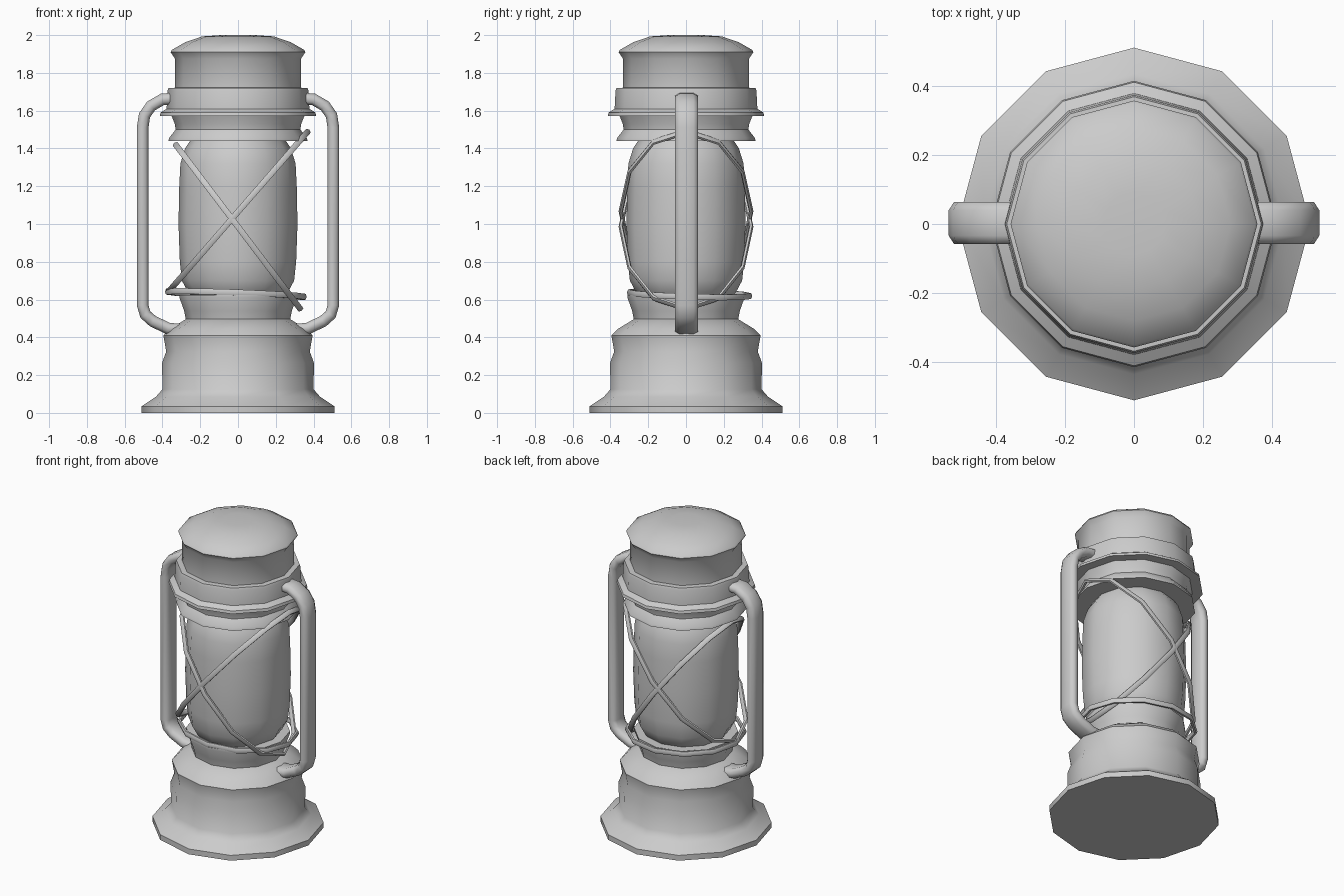
import bpy, bmesh
from math import sin, cos, pi, radians, atan2, hypot
from mathutils import Vector, Matrix

if "Cube" in bpy.data.objects:
    bpy.data.objects.remove(bpy.data.objects["Cube"])


def finish(name, bm, angle=42):
    bmesh.ops.recalc_face_normals(bm, faces=bm.faces[:])
    me = bpy.data.meshes.new(name)
    bm.to_mesh(me)
    bm.free()
    ob = bpy.data.objects.new(name, me)
    bpy.context.collection.objects.link(ob)
    bpy.ops.object.select_all(action='DESELECT')
    ob.select_set(True)
    bpy.context.view_layer.objects.active = ob
    bpy.ops.object.shade_smooth_by_angle(angle=radians(angle))
    return ob


def bridge(bm, loops, closed=False):
    """Quads between consecutive vertex loops, capped when not closed."""
    n = len(loops[0])
    pairs = list(zip(loops, loops[1:] + loops[:1]))
    for a, b in pairs if closed else pairs[:-1]:
        for i in range(n):
            j = (i + 1) % n
            bm.faces.new((a[i], a[j], b[j], b[i]))
    if not closed:
        bm.faces.new(loops[0])
        bm.faces.new(loops[-1])


def lathe(name, profile, sides=12):
    bm = bmesh.new()
    loops = [[bm.verts.new((r * cos(2 * pi * i / sides), r * sin(2 * pi * i / sides), z))
              for i in range(sides)] for r, z in profile]
    bridge(bm, loops)
    return finish(name, bm)


def wire_ring(name, left, right, half_depth, sides=12):
    """Oval wire seen edge-on from the front, running from left to right (x, z)."""
    dx, dz = right[0] - left[0], right[1] - left[1]
    half = hypot(dx, dz) / 2
    bm = bmesh.new()
    loops = []
    for i in range(sides):
        a = 2 * pi * i / sides
        loops.append([bm.verts.new(((half + 0.012 * cos(t)) * cos(a),
                                    (half_depth + 0.012 * cos(t)) * sin(a),
                                    0.018 * sin(t)))
                      for t in (2 * pi * k / 6 for k in range(6))])
    bridge(bm, loops, closed=True)
    centre = Vector(((left[0] + right[0]) / 2, 0, (left[1] + right[1]) / 2))
    bm.transform(Matrix.Translation(centre) @ Matrix.Rotation(-atan2(dz, dx), 4, 'Y'))
    return finish(name, bm, 65)


# Fuel tank with flared foot
lathe("fuel_tank", [(0.51, 0), (0.51, 0.035), (0.435, 0.085), (0.40, 0.125),
                    (0.402, 0.265), (0.38, 0.325), (0.395, 0.41), (0.36, 0.445), (0.27, 0.50)])
# Burner collar
lathe("burner_collar", [(0.275, 0.49), (0.285, 0.54), (0.31, 0.61), (0.31, 0.625), (0.25, 0.625)])
# Glass globe
lathe("glass_globe", [(0.22, 0.59), (0.265, 0.64), (0.297, 0.70), (0.308, 0.80), (0.315, 1.0),
                      (0.311, 1.2), (0.305, 1.32), (0.28, 1.40), (0.24, 1.46)])
# Lower hood, air chamber and chimney cap
lathe("lower_hood", [(0.25, 1.44), (0.368, 1.44), (0.365, 1.455), (0.33, 1.50),
                     (0.335, 1.53), (0.355, 1.58)])
lathe("air_chamber", [(0.35, 1.572), (0.414, 1.572), (0.41, 1.59), (0.378, 1.61),
                      (0.373, 1.705), (0.368, 1.72), (0.32, 1.722)])
lathe("chimney_cap", [(0.334, 1.71), (0.334, 1.875), (0.357, 1.91), (0.35, 1.922),
                      (0.28, 1.962), (0.19, 1.993), (0.09, 2.0)])

# Guard wires
wire_ring("guard_wire_falling", (-0.33, 1.42), (0.33, 0.55), 0.345)
wire_ring("guard_wire_rising", (-0.365, 0.645), (0.37, 1.49), 0.345)
ring = wire_ring("guard_wire_base", (-0.375, 0.642), (0.352, 0.615), 0.32)
ring.rotation_euler.x = -0.03

# Side frame tube, flattened section swept along a bent path and mirrored
path = [(0.33, 1.665), (0.40, 1.66), (0.46, 1.625), (0.495, 1.575), (0.505, 1.51),
        (0.505, 0.57), (0.49, 0.52), (0.45, 0.485), (0.37, 0.447), (0.30, 0.44)]
bm = bmesh.new()
loops = []
for k, (x, z) in enumerate(path):
    p0, p1 = path[max(k - 1, 0)], path[min(k + 1, len(path) - 1)]
    d = Vector((p1[0] - p0[0], p1[1] - p0[1])).normalized()
    loops.append([bm.verts.new((x - d.y * 0.031 * u, 0.003 + 0.061 * v, z + d.x * 0.031 * u))
                  for u, v in ((1, .6), (.5, 1), (-.5, 1), (-1, .6),
                               (-1, -.6), (-.5, -1), (.5, -1), (1, -.6))])
bridge(bm, loops)
frame = finish("side_frame", bm, 60)
frame.modifiers.new("mirror", 'MIRROR').use_axis = (True, False, False)
